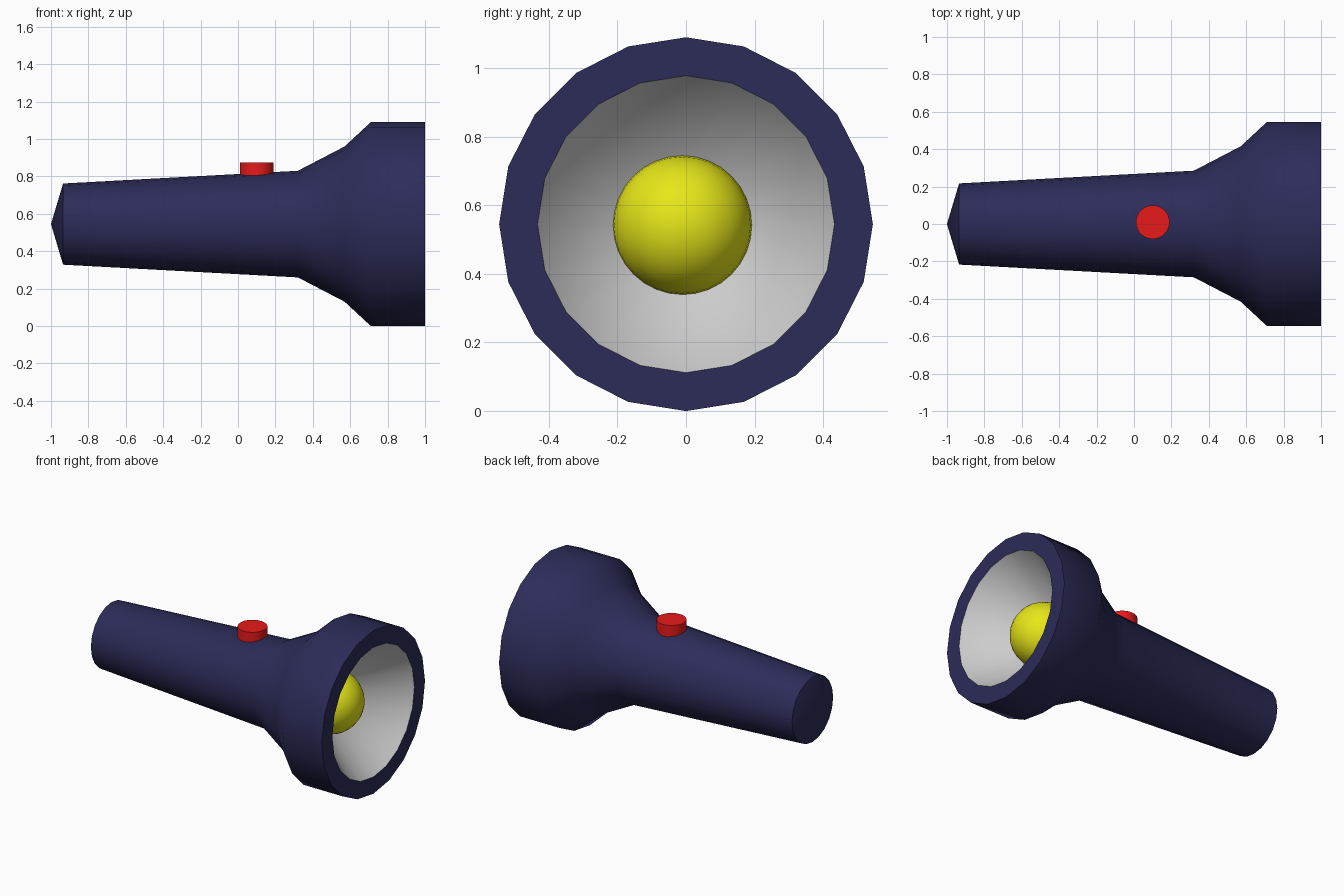
import bpy, bmesh, math
from mathutils import Matrix

if "Cube" in bpy.data.objects:
    bpy.data.objects.remove(bpy.data.objects["Cube"])

AXIS_Z = 0.545   # height of the torch's long axis
SIDES = 20


def finish(name, bm, color, angle=50):
    mesh = bpy.data.meshes.new(name)
    bm.to_mesh(mesh)
    bm.free()
    obj = bpy.data.objects.new(name, mesh)
    bpy.context.collection.objects.link(obj)
    if color:
        mat = bpy.data.materials.new(name + "_colour")
        mat.diffuse_color = (*color, 1)
        mat.use_nodes = True
        mat.node_tree.nodes["Principled BSDF"].inputs["Base Color"].default_value = mat.diffuse_color
        mesh.materials.append(mat)
    bpy.ops.object.select_all(action='DESELECT')
    obj.select_set(True)
    bpy.context.view_layer.objects.active = obj
    bpy.ops.object.shade_smooth_by_angle(angle=math.radians(angle))
    return obj


def lathe(name, profile, color):
    """Revolve (x, radius) points around the long axis."""
    bm = bmesh.new()
    rings = []
    for x, r in profile:
        count = SIDES if r > 0 else 1
        rings.append([bm.verts.new((x, r * math.cos(t), AXIS_Z + r * math.sin(t)))
                      for t in (2 * math.pi * i / SIDES for i in range(count))])
    for a, b in zip(rings, rings[1:]):
        for i in range(SIDES):
            j = (i + 1) % SIDES
            quad = [a[i % len(a)], b[i % len(b)], b[j % len(b)], a[j % len(a)]]
            bm.faces.new(list(dict.fromkeys(quad)))
    # faces wind inward along the profile, so flip them to point outward
    bm.normal_update()
    bmesh.ops.reverse_faces(bm, faces=[f for f in bm.faces])
    return finish(name, bm, color)


# Handle, flared head and front rim
lathe("torch_body", [(-1, 0), (-0.935, 0.217), (0.32, 0.285), (0.57, 0.415),
                     (0.71, 0.545), (1, 0.545), (1, 0.433)], (0.025, 0.025, 0.1))

# Conical reflector, closed behind the bulb
lathe("reflector", [(1, 0.433), (0.69, 0.198), (0.67, 0)], None)

# Round bulb
bm = bmesh.new()
bmesh.ops.create_uvsphere(bm, u_segments=32, v_segments=16, radius=0.203,
                          matrix=Matrix.Translation((0.695, -0.011, 0.542))
                          @ Matrix.Rotation(math.pi / 2, 4, 'Y'))
finish("bulb", bm, (0.8, 0.8, 0.01))

# Switch button on top of the handle
bm = bmesh.new()
bmesh.ops.create_cone(bm, cap_ends=True, segments=32, radius1=0.09, radius2=0.09,
                      depth=0.085, matrix=Matrix.Translation((0.1, 0.01, 0.8325)))
finish("switch_button", bm, (0.8, 0.01, 0.01))
